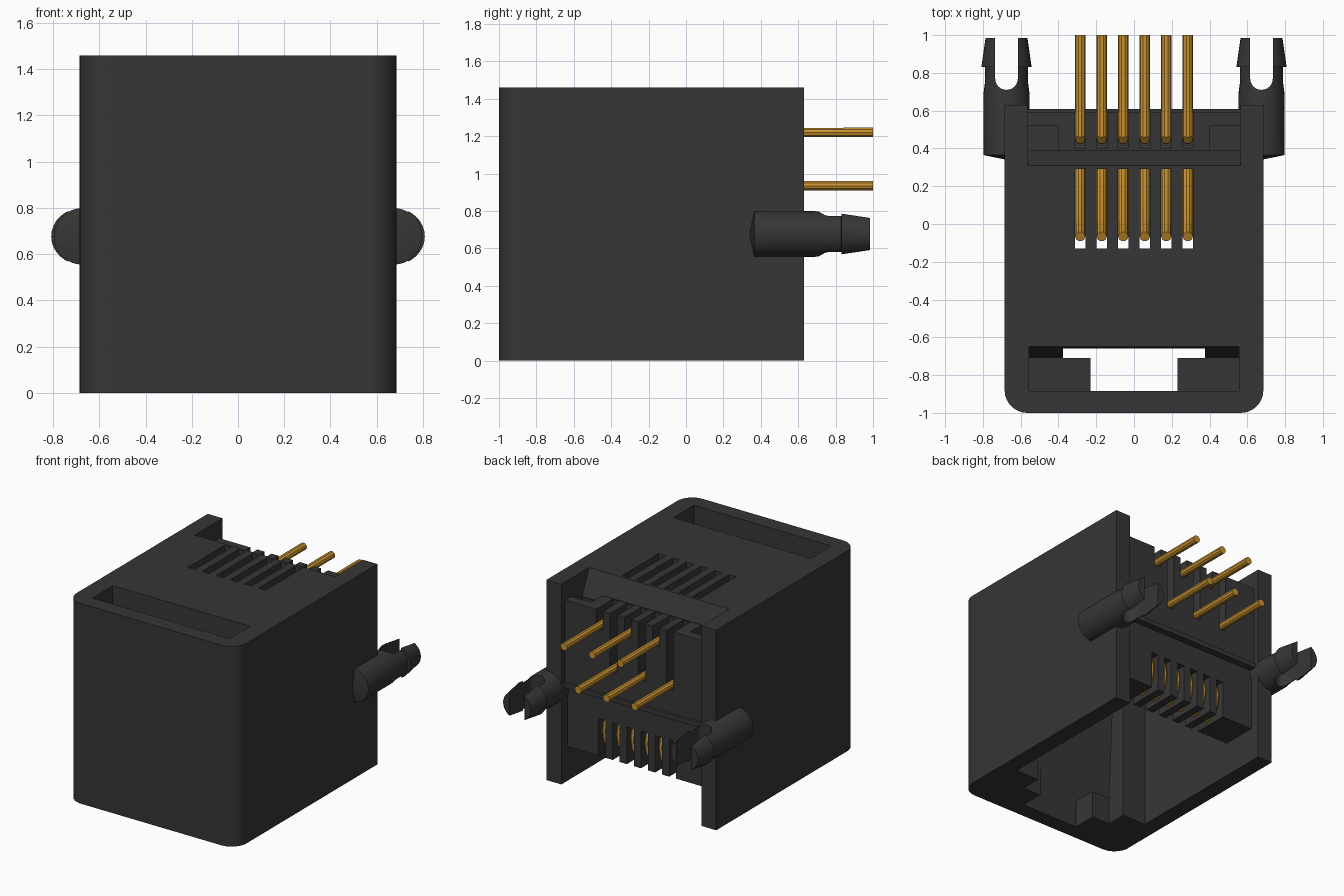
import bpy, bmesh, math
from mathutils import Vector

cube = bpy.data.objects.get("Cube")
if cube:
    bpy.data.objects.remove(cube, do_unlink=True)


def material(name, color, rough, metal=0.0):
    m = bpy.data.materials.new(name)
    m.use_nodes = True
    m.diffuse_color = (*color, 1)
    bsdf = m.node_tree.nodes["Principled BSDF"]
    bsdf.inputs["Base Color"].default_value = (*color, 1)
    bsdf.inputs["Roughness"].default_value = rough
    bsdf.inputs["Metallic"].default_value = metal
    return m


BLACK = material("black plastic", (0.037, 0.037, 0.037), 0.6)
GOLD = material("gold contact", (0.58, 0.29, 0.03), 0.4)


def add_object(name, bm, mat):
    bmesh.ops.recalc_face_normals(bm, faces=bm.faces[:])
    me = bpy.data.meshes.new(name)
    bm.to_mesh(me)
    bm.free()
    me.materials.append(mat)
    ob = bpy.data.objects.new(name, me)
    bpy.context.collection.objects.link(ob)
    return ob


def prism(name, pts, axis, lo, hi):
    """Extrude an outline along x (points are y, z) or along z (points are x, y)."""
    bm = bmesh.new()
    place = (lambda p: (lo, *p)) if axis == "x" else (lambda p: (*p, lo))
    face = bm.faces.new([bm.verts.new(place(p)) for p in pts])
    new = bmesh.ops.extrude_face_region(bm, geom=[face])["geom"]
    step = Vector((hi - lo, 0, 0)) if axis == "x" else Vector((0, 0, hi - lo))
    bmesh.ops.translate(bm, verts=[v for v in new if isinstance(v, bmesh.types.BMVert)], vec=step)
    return add_object(name, bm, BLACK)


def box(x0, x1, y0, y1, z0, z1):
    return prism("cutter", [(y0, z0), (y1, z0), (y1, z1), (y0, z1)], "x", x0, x1)


def bake(ob):
    """Replace an object's mesh with its evaluated result."""
    dg = bpy.context.evaluated_depsgraph_get()
    me = bpy.data.meshes.new_from_object(ob.evaluated_get(dg))
    ob.modifiers.clear()
    ob.data = me


def cut(ob, cutters):
    for c in cutters:
        mod = ob.modifiers.new("cut", "BOOLEAN")
        mod.operation, mod.solver, mod.object = "DIFFERENCE", "EXACT", c
        bpy.context.view_layer.update()
        bake(ob)
        bpy.data.objects.remove(c, do_unlink=True)


def smooth(ob):
    bpy.ops.object.select_all(action="DESELECT")
    ob.select_set(True)
    bpy.context.view_layer.objects.active = ob
    bpy.ops.object.shade_smooth_by_angle(angle=math.radians(30))


PIN_X = [0.285 - 0.114 * i for i in range(6)]
PIN_Z = [1.22 if i % 2 == 0 else 0.935 for i in range(6)]
W, H, R, SLOT = 0.685, 1.46, 0.12, 0.028

# Housing: box with two rounded front corners
outline = [(W, 0.63), (-W, 0.63)]
for cx, start in ((-W + R, 180), (W - R, 270)):
    for k in range(9):
        a = math.radians(start + 90 * k / 8)
        outline.append((cx + R * math.cos(a), -1 + R + R * math.sin(a)))
housing = prism("housing", outline, "z", 0, H)

# Plug cavity with open back and sloped lintel, latch keyway, latch pocket, contact slots
cavity = prism("cutter", [(-0.56, -0.1), (0.8, -0.1), (0.8, 1.6), (0.248, 1.6),
                          (0.39, 1.28), (-0.56, 1.28)], "x", -0.565, 0.565)
pocket = prism("cutter", [(-0.885, 0.2), (-0.71, 0.2), (-0.643, 1.6), (-0.885, 1.6)],
               "x", -0.555, 0.555)
cut(housing, [cavity, pocket,
              box(-0.375, 0.375, -0.71, -0.5, -0.1, 1.28),
              box(-0.23, 0.23, -0.885, -0.6, -0.1, 1.0)]
    + [box(x - SLOT, x + SLOT, -0.13, 0.29, 1.2, 1.6) for x in PIN_X])
smooth(housing)

# Contact carrier closing the back, with a rib and combs for the wires
carrier = prism("contact_carrier", [
    (0.30, 0.25), (0.56, 0.25), (0.56, 0.70), (0.61, 0.70), (0.61, 0.735), (0.59, 0.735),
    (0.59, 1.33), (0.39, 1.33), (0.39, 1.275), (0.30, 1.275)], "x", -0.564, 0.564)
cutters = [box(min(s * 0.4, s * 0.6), max(s * 0.4, s * 0.6), 0.39, 0.52, 0.9, 1.5) for s in (1, -1)]
for x, z in zip(PIN_X, PIN_Z):
    cutters.append(box(x - SLOT, x + SLOT, 0.2, 0.7, 0.1, 0.52))
    cutters.append(box(x - SLOT, x + SLOT, 0.40, 0.7, z - 0.03, 1.5))
cut(carrier, cutters)

# Contact wires: rear pin, drop, turn at the comb, spring up into the cavity
for i, (x, z) in enumerate(zip(PIN_X, PIN_Z)):
    path = [(1.0, z), (0.47, z), (0.45, z - 0.02), (0.445, 0.62), (0.49, 0.52), (0.512, 0.43),
            (0.50, 0.35), (0.46, 0.30), (0.41, 0.29), (0.36, 0.33), (0.0, 0.82), (-0.067, 0.97)]
    cu = bpy.data.curves.new("wire", "CURVE")
    cu.dimensions = "3D"
    cu.bevel_depth, cu.bevel_resolution, cu.use_fill_caps = 0.027, 3, True
    sp = cu.splines.new("POLY")
    sp.points.add(len(path) - 1)
    for p, (y, h) in zip(sp.points, path):
        p.co = (x, y, h, 1)
    src = bpy.data.objects.new("wire", cu)
    bpy.context.collection.objects.link(src)
    dg = bpy.context.evaluated_depsgraph_get()
    me = bpy.data.meshes.new_from_object(src.evaluated_get(dg))
    bpy.data.objects.remove(src, do_unlink=True)
    me.materials.clear()
    me.materials.append(GOLD)
    wire = bpy.data.objects.new(f"contact_wire_{i + 1}", me)
    bpy.context.collection.objects.link(wire)
    smooth(wire)

# Split board pegs: turned profile (radius, y) with a barbed tip and a round-bottomed slot
PROFILE = [(0.122, 0.365), (0.122, 0.69), (0.114, 0.75), (0.114, 0.83), (0.133, 0.832), (0.111, 0.985)]
PX, PZ, SIDES = 0.675, 0.677, 32
for side, s in (("left", 1), ("right", -1)):
    bm = bmesh.new()
    rings = []
    for r, y in PROFILE:
        flat = 0.92 if y > 0.831 else 1.0
        rings.append([bm.verts.new((s * PX + r * math.cos(t), y, PZ + flat * r * math.sin(t)))
                      for t in (2 * math.pi * k / SIDES for k in range(SIDES))])
    for a, b in zip(rings, rings[1:]):
        for k in range(SIDES):
            j = (k + 1) % SIDES
            bm.faces.new((a[k], a[j], b[j], b[k]))
    nose = bm.verts.new((s * PX, 0.34, PZ))
    for k in range(SIDES):
        bm.faces.new((nose, rings[0][(k + 1) % SIDES], rings[0][k]))
    bm.faces.new(rings[-1])
    peg = add_object(f"{side}_board_peg", bm, BLACK)
    arc = [(s * PX + 0.06 * math.cos(t), 0.77 + 0.06 * math.sin(t))
           for t in (math.pi + math.pi * k / 12 for k in range(13))]
    slot = prism("cutter", arc + [(s * PX + 0.06, 1.1), (s * PX - 0.06, 1.1)], "z", 0.4, 1.0)
    cut(peg, [slot])
    smooth(peg)
